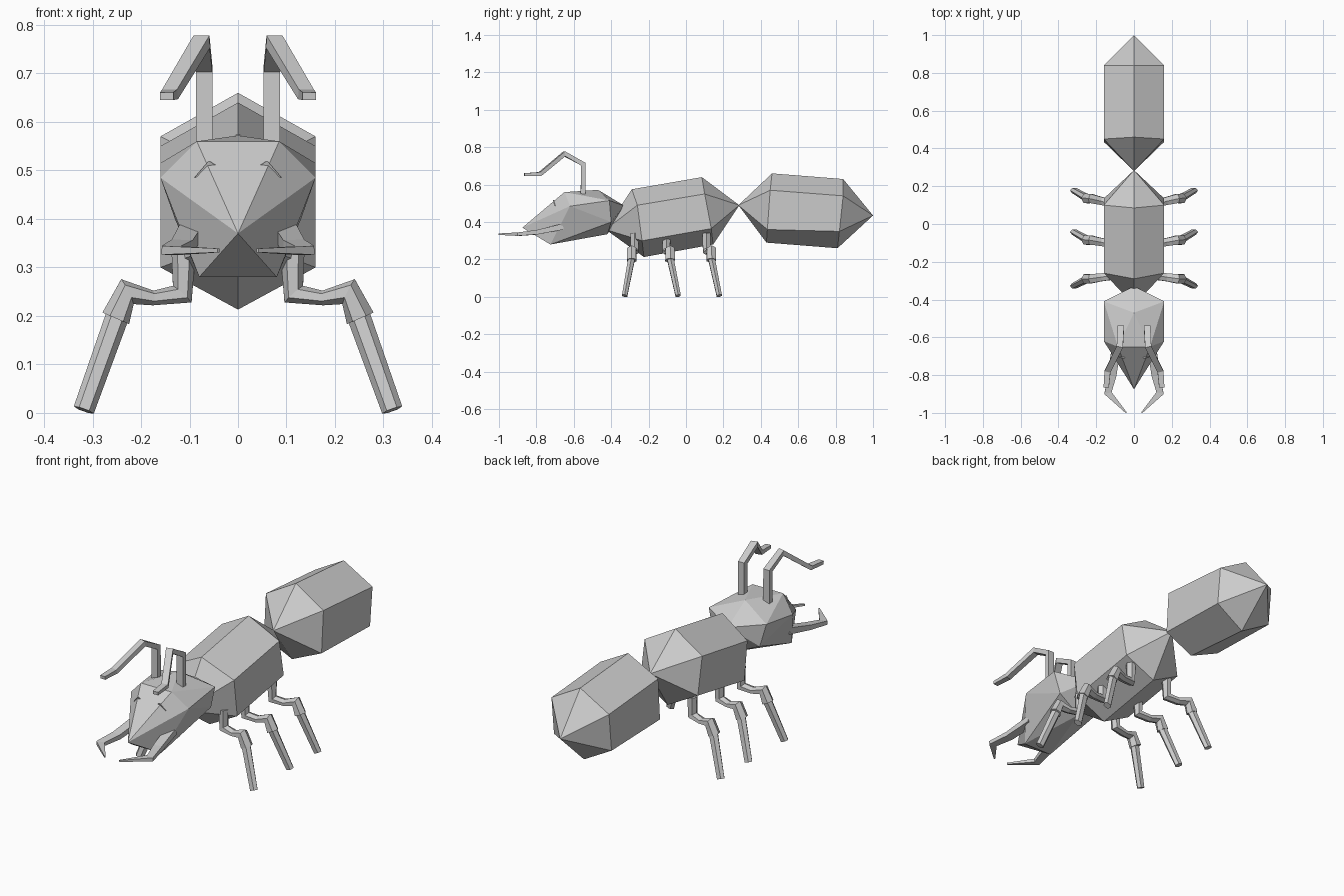
import bpy, bmesh, math
from mathutils import Vector

if "Cube" in bpy.data.objects:
    bpy.data.objects.remove(bpy.data.objects["Cube"])


def finish(name, bm, mirror=False):
    bmesh.ops.recalc_face_normals(bm, faces=bm.faces)
    me = bpy.data.meshes.new(name)
    bm.to_mesh(me)
    bm.free()
    ob = bpy.data.objects.new(name, me)
    bpy.context.collection.objects.link(ob)
    if mirror:
        ob.modifiers.new("Mirror", 'MIRROR').use_axis = (True, False, False)
    return ob


def bridge(bm, a, b):
    n = len(a)
    for i in range(n):
        bm.faces.new((a[i], a[(i + 1) % n], b[(i + 1) % n], b[i]))


def segment(name, tip_a, ring_a, ring_b, tip_b, w=0.16):
    """Hexagonal prism with pointed ends; rings are (y, z) top, upper, lower, bottom."""
    bm = bmesh.new()
    rings = []
    for r in (ring_a, ring_b):
        t, u, l, b = r
        pts = [(0, *t), (w, *u), (w, *l), (0, *b), (-w, *l), (-w, *u)]
        rings.append([bm.verts.new(p) for p in pts])
    bridge(bm, *rings)
    for ring, tip in zip(rings, (tip_a, tip_b)):
        v = bm.verts.new((0, *tip))
        for i in range(6):
            bm.faces.new((ring[i], ring[(i + 1) % 6], v))
    return finish(name, bm)


def tube(name, pts, sizes, n=4):
    """Mirrored limb along a path; sizes are (half width, half height) per point."""
    bm = bmesh.new()
    pts = [Vector(p) for p in pts]
    rings = []
    side = Vector((0, 1, 0)) if abs((pts[-1] - pts[0]).normalized().y) < 0.6 else Vector((1, 0, 0))
    for i, p in enumerate(pts):
        d0 = (p - pts[i - 1]).normalized() if i else None
        d1 = (pts[i + 1] - p).normalized() if i < len(pts) - 1 else None
        t = ((d0 or d1) + (d1 or d0)).normalized()
        s = (side - t * side.dot(t)).normalized()
        side = s
        u = t.cross(s)
        k = 1 / max(0.6, t.dot(d1 or d0))
        w, h = sizes[min(i, len(sizes) - 1)]
        c = 1 / math.cos(math.pi / n)
        ring = []
        for j in range(n):
            a = 2 * math.pi * (j + 0.5) / n
            ring.append(bm.verts.new(p + s * math.cos(a) * w * c + u * math.sin(a) * h * c * k))
        rings.append(ring)
    for a, b in zip(rings, rings[1:]):
        bridge(bm, a, b)
    bm.faces.new(rings[0])
    bm.faces.new(rings[-1])
    return finish(name, bm, True)


# Abdomen and thorax
segment("abdomen", (0.28, 0.49),
        [(0.46, 0.66), (0.45, 0.57), (0.435, 0.36), (0.43, 0.29)],
        [(0.84, 0.63), (0.84, 0.54), (0.82, 0.35), (0.81, 0.26)], (1.0, 0.435))
segment("thorax", (-0.43, 0.36),
        [(-0.29, 0.575), (-0.26, 0.49), (-0.235, 0.30), (-0.225, 0.213)],
        [(0.085, 0.64), (0.10, 0.55), (0.135, 0.365), (0.145, 0.28)], (0.285, 0.49))

# Head: twisted hexagonal rings closed by snout and neck points
bm = bmesh.new()
half = [(0.085, -0.65, 0.56), (0.16, -0.62, 0.485), (0.08, -0.725, 0.28),
        (0.16, -0.41, 0.515), (0.13, -0.40, 0.40)]
mid = [(0, -0.875, 0.37), (0, -0.47, 0.572), (0, -0.42, 0.335), (0, -0.33, 0.487)]
for x, y, z in half:
    bm.verts.new((x, y, z))
    bm.verts.new((-x, y, z))
for p in mid:
    bm.verts.new(p)
bmesh.ops.convex_hull(bm, input=bm.verts)
finish("head", bm)

# Eyes: small slivers breaking the brow
bm = bmesh.new()
for p in [(0.025, -0.70, 0.498), (0.09, -0.70, 0.485), (0.06, -0.712, 0.52),
          (0.06, -0.66, 0.50), (0.06, -0.705, 0.495)]:
    bm.verts.new(p)
bmesh.ops.convex_hull(bm, input=bm.verts)
finish("eyes", bm, True)

# Mandibles
tube("mandibles", [(0.095, -0.66, 0.375), (0.115, -0.80, 0.345), (0.138, -0.895, 0.335), (0.04, -1.0, 0.335)],
     [(0.024, 0.016), (0.022, 0.012), (0.02, 0.008), (0.003, 0.004)])

# Antennae
tube("antennae", [(0.07, -0.55, 0.54), (0.07, -0.55, 0.71), (0.075, -0.65, 0.765),
                  (0.14, -0.78, 0.657), (0.147, -0.865, 0.653)],
     [(0.017, 0.013), (0.017, 0.012), (0.017, 0.011), (0.016, 0.010), (0.014, 0.008)])

# Legs: base y, knee y, foot y
for name, yb, yk, yf in (("front", -0.275, -0.29, -0.328),
                         ("middle", -0.105, -0.085, -0.042),
                         ("rear", 0.11, 0.135, 0.178)):
    ym = (yb + yk) / 2
    tube(name + "_upper_legs", [(0.112, yb, 0.34), (0.115, yb, 0.245), (0.175, ym, 0.237),
                                (0.228, yk, 0.25), (0.252, yk, 0.195)],
         [(0.022, 0.022), (0.02, 0.017), (0.021, 0.013), (0.024, 0.019), (0.025, 0.026)], 6)
    tube(name + "_lower_legs", [(0.245, yk, 0.21), (0.318, yf, 0.006)],
         [(0.018, 0.021), (0.014, 0.019)], 6)
